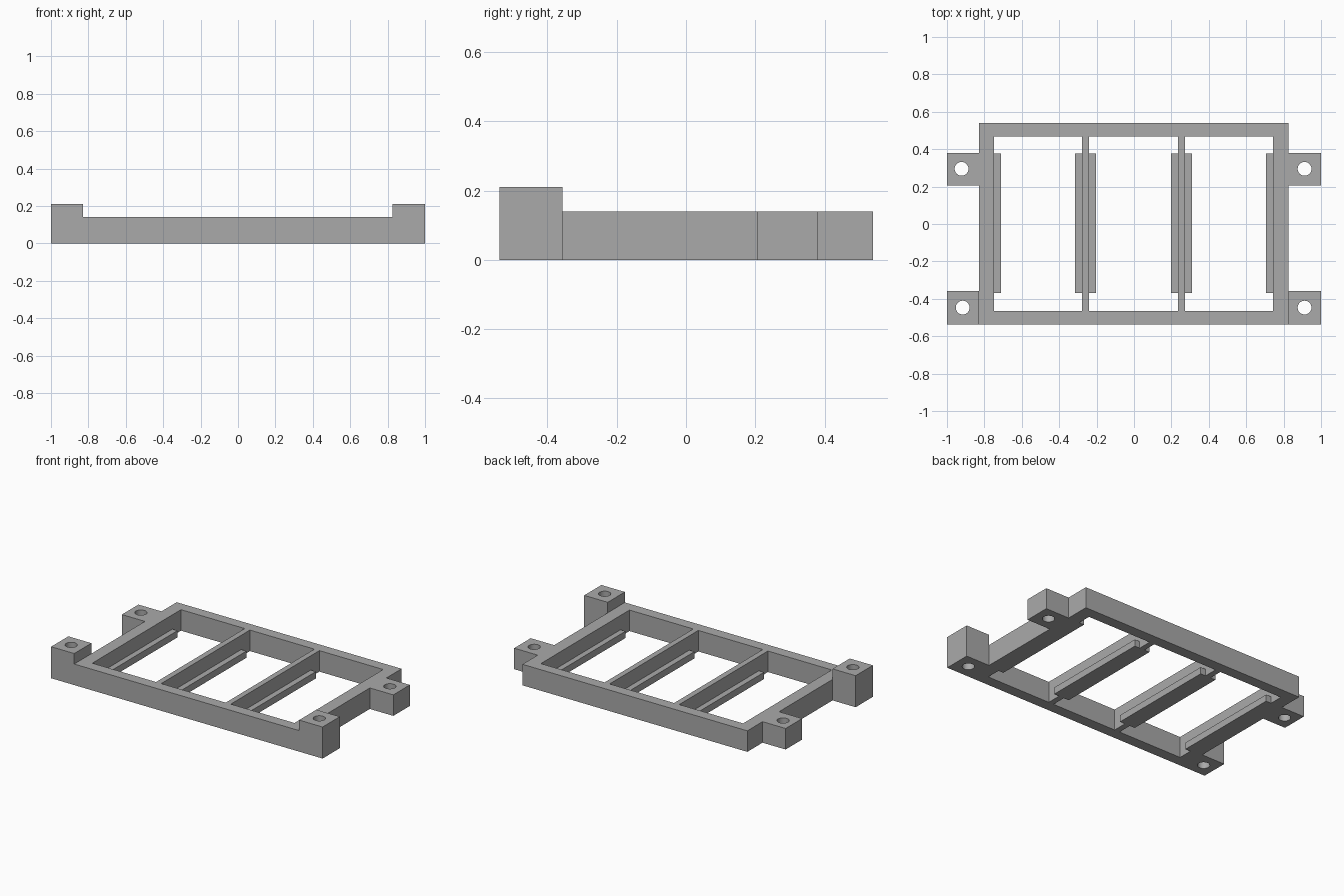
import bpy, bmesh

if "Cube" in bpy.data.objects:
    bpy.data.objects.remove(bpy.data.objects["Cube"])

grey = bpy.data.materials.new("plain grey")
grey.diffuse_color = (0.4, 0.4, 0.4, 1)
grey.use_nodes = True
grey.node_tree.nodes["Principled BSDF"].inputs["Base Color"].default_value = grey.diffuse_color

H = 0.14          # frame height
LEDGE_H = 0.045   # height of the low support ledges
X0, X1, Y0, Y1 = -0.83, 0.827, -0.538, 0.54      # frame outside
IX0, IX1, IY0, IY1 = -0.748, 0.742, -0.465, 0.468  # frame inside


def finish(name, bm):
    bmesh.ops.recalc_face_normals(bm, faces=bm.faces[:])
    mesh = bpy.data.meshes.new(name)
    bm.to_mesh(mesh)
    bm.free()
    mesh.materials.append(grey)
    obj = bpy.data.objects.new(name, mesh)
    bpy.context.collection.objects.link(obj)
    return obj


def box(name, x0, x1, y0, y1, height):
    bm = bmesh.new()
    bmesh.ops.create_cube(bm, size=1)
    for v in bm.verts:
        v.co = (x1 if v.co.x > 0 else x0,
                y1 if v.co.y > 0 else y0,
                height if v.co.z > 0 else 0)
    return finish(name, bm)


# Outer frame: a rectangular ring
bm = bmesh.new()
rings = []
for x0, x1, y0, y1 in ((X0, X1, Y0, Y1), (IX0, IX1, IY0, IY1)):
    for z in (0, H):
        rings.append([bm.verts.new((x, y, z)) for x, y in
                      ((x0, y0), (x1, y0), (x1, y1), (x0, y1))])
out_low, out_top, in_low, in_top = rings
for a, b in ((out_low, out_top), (out_top, in_top), (in_top, in_low), (in_low, out_low)):
    for i in range(4):
        j = (i + 1) % 4
        bm.faces.new((a[i], a[j], b[j], b[i]))
finish("outer_frame", bm)

# Thin dividers between the bays
dividers = ((-0.278, -0.24), (0.235, 0.272))
for i, (a, b) in enumerate(dividers):
    box(f"divider_{i + 1}", a, b, IY0, IY1, H)

# Low ledges along the dividers and the side rails
ledges = [(IX0, -0.71), (0.705, IX1)]
for a, b in dividers:
    ledges += [(a - 0.038, a), (b, b + 0.038)]
for i, (a, b) in enumerate(ledges):
    box(f"ledge_{i + 1}", a, b, -0.37, 0.377, LEDGE_H)


# Mounting ears, each drilled with a vertical screw hole
def ear(name, x0, x1, y0, y1, height, hx, hy):
    obj = box(name, x0, x1, y0, y1, height)
    bm = bmesh.new()
    bmesh.ops.create_cone(bm, cap_ends=True, segments=32, radius1=0.037,
                          radius2=0.037, depth=1)
    bmesh.ops.translate(bm, verts=bm.verts[:], vec=(hx, hy, 0.1))
    cutter = finish("hole_cutter", bm)
    cutter.hide_render = True
    mod = obj.modifiers.new("hole", 'BOOLEAN')
    mod.operation = 'DIFFERENCE'
    mod.solver = 'EXACT'
    mod.object = cutter
    bpy.ops.object.select_all(action='DESELECT')
    bpy.context.view_layer.objects.active = obj
    obj.select_set(True)
    bpy.ops.object.modifier_apply(modifier=mod.name)
    bpy.ops.object.shade_smooth_by_angle()
    bpy.data.objects.remove(cutter)


for side, x0, x1, back_x, front_x in (("left", -1, X0, -0.922, -0.916),
                                      ("right", X1, 1, 0.912, 0.912)):
    ear(f"back_ear_{side}", x0, x1, 0.206, 0.38, H, back_x, 0.295)
    ear(f"front_ear_{side}", x0, x1, Y0, -0.357, 0.21, front_x, -0.447)
